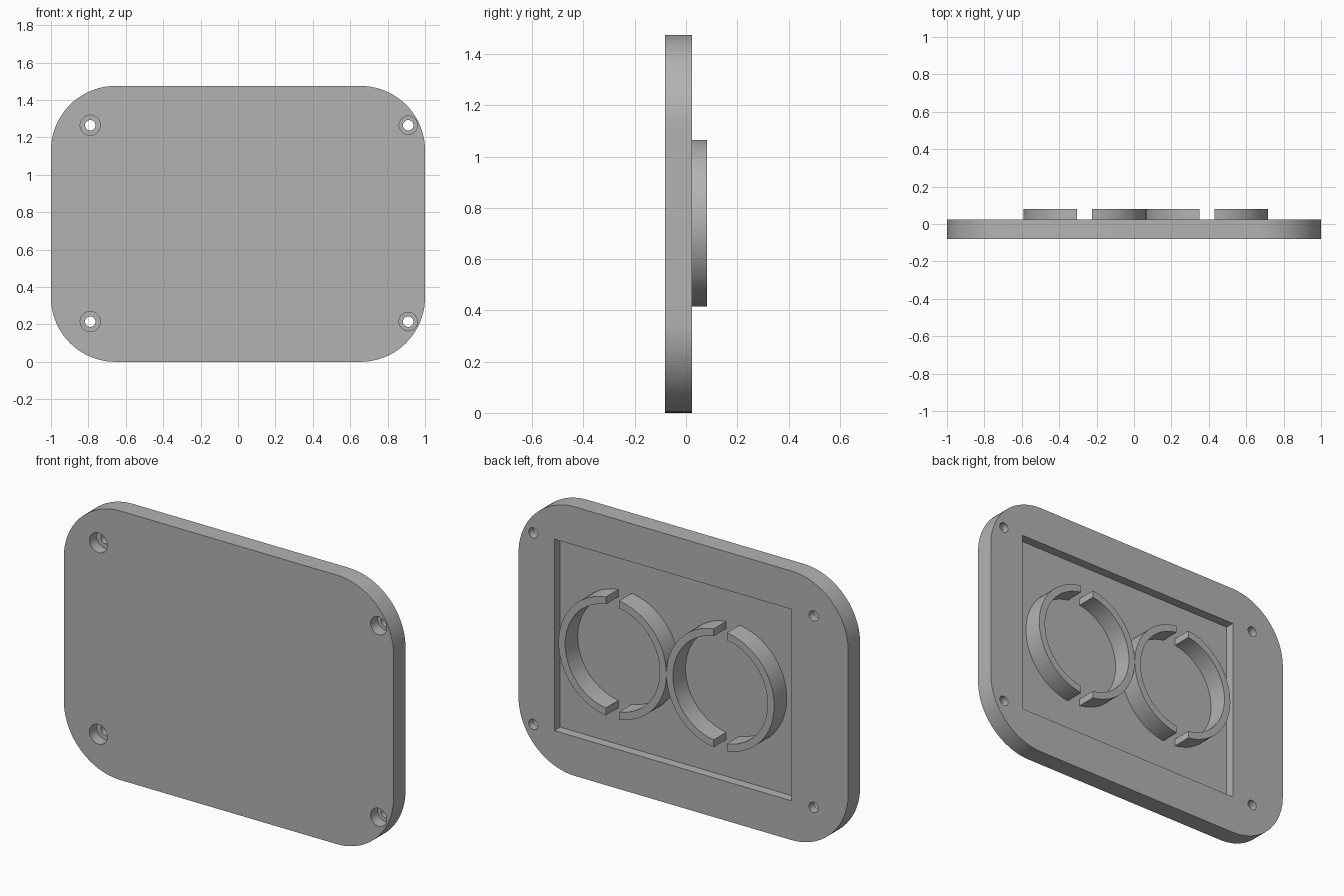
import bpy, bmesh
from math import pi, cos, sin, acos, radians

old = bpy.data.objects.get("Cube")
if old:
    bpy.data.objects.remove(old, do_unlink=True)

W, H = 2.0, 1.475             # plate width and height
FRONT, BACK = -0.081, 0.023   # plate faces
FLOOR, RIM = -0.028, 0.081    # pocket floor and ring tips
MID_X, MID_Z = 0.0625, H / 2 + 0.0025

grey = bpy.data.materials.new("plain grey")
grey.use_nodes = True
colour = (0.45, 0.45, 0.45, 1)
grey.diffuse_color = colour
grey.node_tree.nodes["Principled BSDF"].inputs["Base Color"].default_value = colour


def arc(cx, cz, r, a0, a1, n):
    """Points along an arc in the x-z plane."""
    return [(cx + r * cos(a0 + (a1 - a0) * i / n),
             cz + r * sin(a0 + (a1 - a0) * i / n)) for i in range(n + 1)]


def prism(name, outline, y0, y1):
    """Extrude an x-z outline from y0 to y1."""
    bm = bmesh.new()
    face = bm.faces.new([bm.verts.new((x, y0, z)) for x, z in outline])
    new = bmesh.ops.extrude_face_region(bm, geom=[face])["geom"]
    for v in new:
        if isinstance(v, bmesh.types.BMVert):
            v.co.y = y1
    bmesh.ops.recalc_face_normals(bm, faces=bm.faces)
    mesh = bpy.data.meshes.new(name)
    bm.to_mesh(mesh)
    bm.free()
    mesh.materials.append(grey)
    ob = bpy.data.objects.new(name, mesh)
    bpy.context.collection.objects.link(ob)
    return ob


def activate(ob):
    bpy.ops.object.select_all(action='DESELECT')
    ob.select_set(True)
    bpy.context.view_layer.objects.active = ob


def smooth(ob):
    activate(ob)
    bpy.ops.object.shade_smooth_by_angle(angle=radians(30))


def cut(ob, cutter):
    cutter.hide_render = True
    mod = ob.modifiers.new("cut", 'BOOLEAN')
    mod.operation, mod.solver, mod.object = 'DIFFERENCE', 'EXACT', cutter
    activate(ob)
    bpy.ops.object.modifier_apply(modifier=mod.name)
    bpy.data.objects.remove(cutter, do_unlink=True)


# Plate with rounded corners
R = 0.345
outline = []
for k, (sx, sz) in enumerate([(1, 1), (-1, 1), (-1, -1), (1, -1)]):
    outline += arc(sx * (W / 2 - R), H / 2 + sz * (H / 2 - R), R,
                   k * pi / 2, (k + 1) * pi / 2, 20)
plate = prism("cover_plate", outline, FRONT, BACK)

# Rectangular pocket in the back
px, pz = 0.72, 0.525
cut(plate, prism("pocket_cutter",
                 [(MID_X + a * px, MID_Z + b * pz)
                  for a, b in [(-1, -1), (1, -1), (1, 1), (-1, 1)]],
                 FLOOR, BACK + 0.1))

# Counterbored screw holes
for x, bore in [(-0.79, 0.054), (0.91, 0.049)]:
    for z in (MID_Z - pz, MID_Z + pz):
        for r, y1 in [(bore, -0.02), (0.028, BACK + 0.1)]:
            cut(plate, prism("hole_cutter", arc(x, z, r, 0, 2 * pi, 32)[:-1],
                             FRONT - 0.1, y1))
smooth(plate)

# Two split rings standing in the pocket
R_OUT, R_IN, GAP = 0.327, 0.287, 0.04
for side, cx in [("right", MID_X - R_OUT), ("left", MID_X + R_OUT)]:
    for half, turn in [("inner" if side == "right" else "outer", 0),
                       ("outer" if side == "right" else "inner", pi)]:
        a, b = acos(GAP / R_OUT), acos(GAP / R_IN)
        shape = (arc(cx, MID_Z, R_OUT, turn - a, turn + a, 40)
                 + arc(cx, MID_Z, R_IN, turn + b, turn - b, 40))
        smooth(prism(f"{side}_ring_{half}_half", shape, FLOOR - 0.004, RIM))
